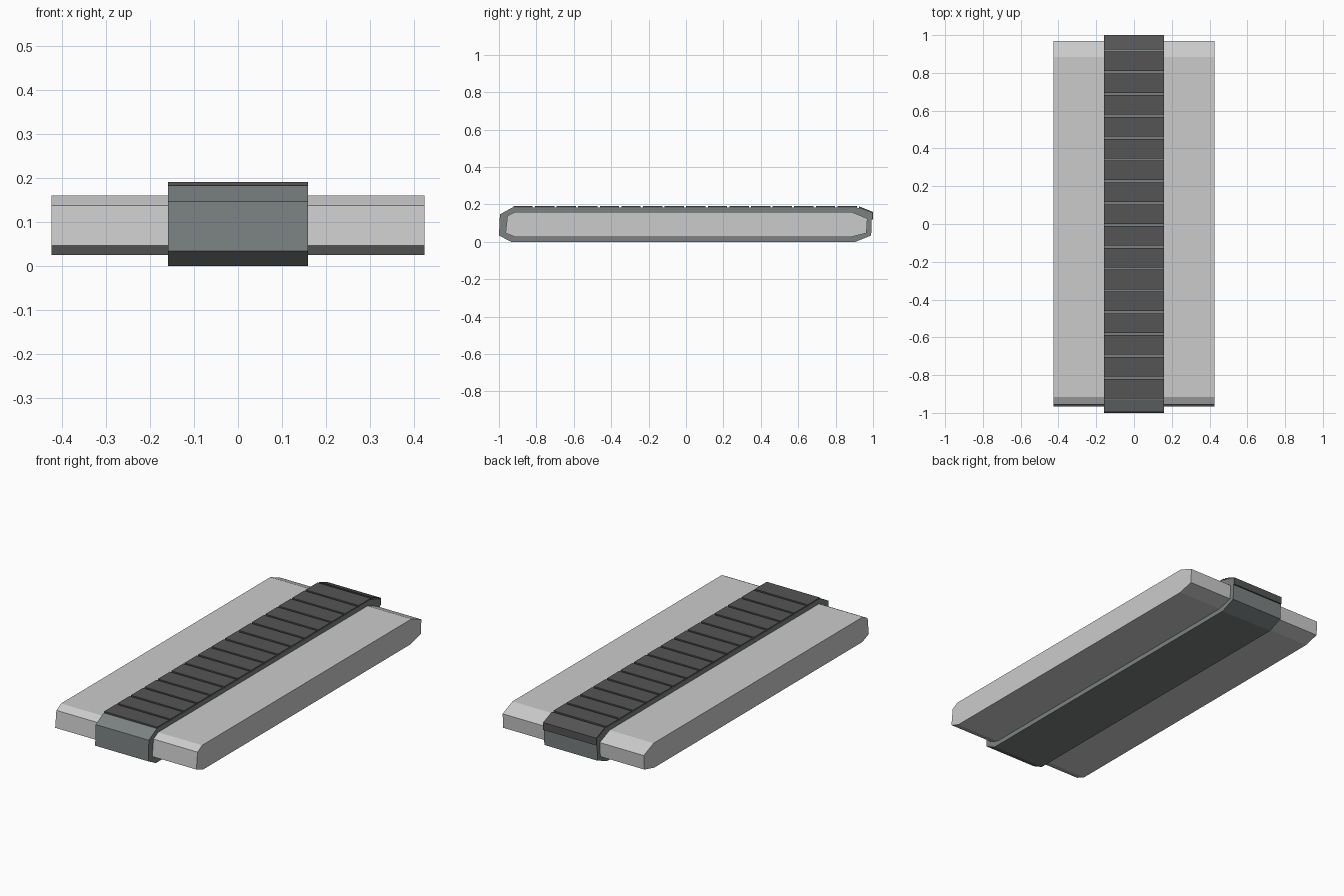
import bpy, bmesh

if "Cube" in bpy.data.objects:
    bpy.data.objects.remove(bpy.data.objects["Cube"])

def material(name, rgb):
    m = bpy.data.materials.new(name)
    m.diffuse_color = (*rgb, 1)
    m.use_nodes = True
    m.node_tree.nodes["Principled BSDF"].inputs["Base Color"].default_value = m.diffuse_color
    return m

RUBBER = material("belt_grey", (0.20, 0.22, 0.22))
DARK = material("tread_dark", (0.09, 0.09, 0.09))

def finish(name, bm, mat=None):
    bmesh.ops.recalc_face_normals(bm, faces=bm.faces)
    me = bpy.data.meshes.new(name)
    bm.to_mesh(me)
    bm.free()
    ob = bpy.data.objects.new(name, me)
    bpy.context.collection.objects.link(ob)
    if mat:
        me.materials.append(mat)
    return ob

def prism(bm, profile, half):
    """Extrude a (y, z) profile across x."""
    a = [bm.verts.new((-half, y, z)) for y, z in profile]
    b = [bm.verts.new((half, y, z)) for y, z in profile]
    n = len(profile)
    bm.faces.new(a)
    bm.faces.new(b)
    for i in range(n):
        j = (i + 1) % n
        bm.faces.new((a[i], a[j], b[j], b[i]))

# Chamfered slab
slab = [(-0.91, 0.025), (0.88, 0.025), (0.965, 0.047), (0.97, 0.125),
        (0.885, 0.16), (-0.915, 0.16), (-0.955, 0.138), (-0.965, 0.047)]
bm = bmesh.new()
prism(bm, slab, 0.425)
finish("slab", bm)

# Belt ring wrapped around the slab
outer = [(-0.935, 0), (0.905, 0), (0.99, 0.034), (0.994, 0.153),
         (0.915, 0.183), (-0.93, 0.183), (-0.995, 0.147), (-1.0, 0.034)]
W = 0.16
bm = bmesh.new()
rings = [[bm.verts.new((x, y, z)) for y, z in p]
         for x, p in ((-W, slab), (-W, outer), (W, outer), (W, slab))]
for k in range(4):
    r, s = rings[k], rings[(k + 1) % 4]
    for i in range(8):
        j = (i + 1) % 8
        bm.faces.new((r[i], r[j], s[j], s[i]))
finish("belt", bm, RUBBER)

# Tread pads along the top
bm = bmesh.new()
PITCH, GAP = 0.1155, 0.012
for k in range(16):
    y0 = -0.929 + k * PITCH + GAP / 2
    y1 = y0 + PITCH - GAP
    prism(bm, [(y0, 0.182), (y1, 0.182), (y1, 0.191), (y0, 0.191)], W)
# Pad that turns over the back corner
prism(bm, [(0.925, 0.178), (0.99, 0.153), (0.99, 0.12), (1.0, 0.12),
           (1.0, 0.16), (0.925, 0.19)], W)
finish("tread_pads", bm, DARK)
